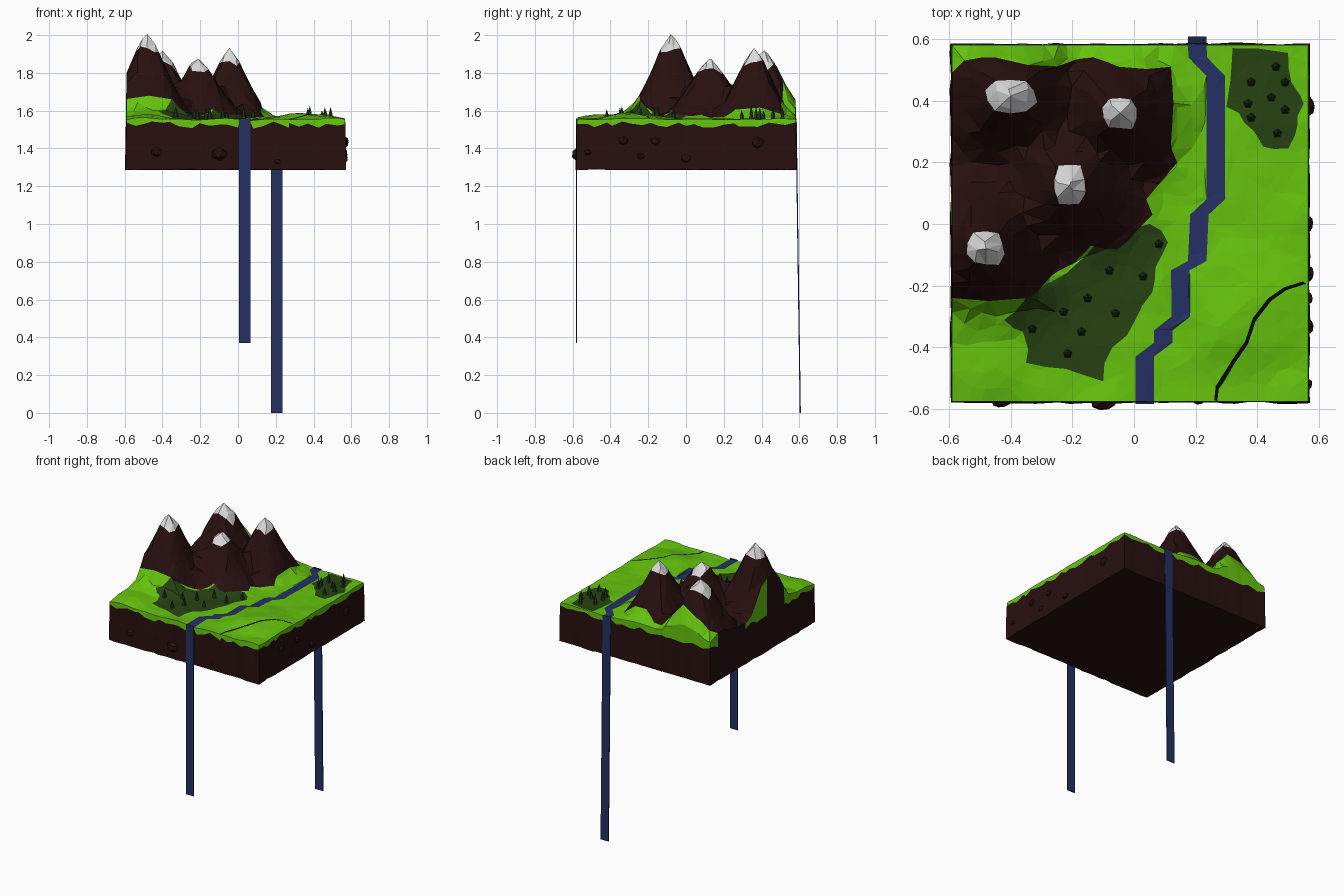
import bpy, bmesh, math, random
from mathutils import Vector, noise
from mathutils.geometry import delaunay_2d_cdt
from mathutils.bvhtree import BVHTree

random.seed(4)
if "Cube" in bpy.data.objects:
    bpy.data.objects.remove(bpy.data.objects["Cube"])

X0, X1, Y0, Y1 = -0.59, 0.565, -0.575, 0.58
GROUND, BOTTOM = 1.555, 1.285


def material(name, r, g, b):
    m = bpy.data.materials.new(name)
    m.use_nodes = True
    m.diffuse_color = (r, g, b, 1)
    m.node_tree.nodes["Principled BSDF"].inputs["Base Color"].default_value = (r, g, b, 1)
    return m


grass = material("grass green", 0.13, 0.55, 0.004)
earth = material("earth brown", 0.021, 0.005, 0.005)
woods = material("woodland green", 0.02, 0.055, 0.006)
water = material("water blue", 0.018, 0.03, 0.125)
snow = material("snow white", 0.7, 0.7, 0.7)
track = material("track black", 0.002, 0.002, 0.002)
pine = material("pine green", 0.011, 0.035, 0.006)
LAND = [grass, earth, woods, water, snow, track]


def add_object(name, bm, mats):
    mesh = bpy.data.meshes.new(name)
    bm.to_mesh(mesh)
    bm.free()
    for m in mats:
        mesh.materials.append(m)
    obj = bpy.data.objects.new(name, mesh)
    bpy.context.collection.objects.link(obj)
    return obj


# Outline helpers
def clamp(x, y):
    return Vector((min(max(x, X0), X1), min(max(y, Y0), Y1)))


def ragged(points, amount=0.012):
    out = []
    for a, b in zip(points, points[1:] + points[:1]):
        a, b = Vector(a), Vector(b)
        mid = (a + b) / 2
        out.append(clamp(*a))
        if (b - a).length > 0.06:
            on_rim = abs(a.x - b.x) < 1e-4 and a.x == X0
            j = 0 if on_rim else amount
            out.append(clamp(mid.x + random.uniform(-j, j), mid.y + random.uniform(-j, j)))
    return out


def band(path, dx, dy):
    side = Vector((dx, dy))
    left = [clamp(*(Vector(p) - side)) for p in path]
    right = [clamp(*(Vector(p) + side)) for p in path]
    return left + right[::-1]


def inside(poly, p):
    hit = False
    for a, b in zip(poly, poly[1:] + poly[:1]):
        if (a.y > p.y) != (b.y > p.y) and p.x < a.x + (p.y - a.y) * (b.x - a.x) / (b.y - a.y):
            hit = not hit
    return hit


# Peaks: x, y, top, foot radius, snow half width, snow half depth
PEAKS = [(-0.48, -0.08, 2.0, 0.23, 0.058, 0.052), (-0.21, 0.125, 1.87, 0.24, 0.05, 0.065),
         (-0.045, 0.36, 1.93, 0.205, 0.055, 0.052), (-0.4, 0.415, 1.92, 0.22, 0.08, 0.056)]
SLOPE = [(0, 1), (0.12, 0.94), (0.25, 0.82), (0.45, 0.59), (0.7, 0.3), (0.95, 0.08), (1.3, 0)]


def slope(t):
    for (a, h), (b, k) in zip(SLOPE, SLOPE[1:]):
        if t <= b:
            return h + (k - h) * (t - a) / (b - a)
    return 0


def reach(p, peak):
    dx, dy = abs(p.x - peak[0]), abs(p.y - peak[1])
    squared = 0.5 * max(dx, dy) + 0.5 * math.hypot(dx, dy)
    return squared / peak[3]


def hump(p, x, y, r):
    return max(0, 1 - math.hypot(p.x - x, p.y - y) / r)


def height(p):
    n = noise.noise(Vector((p.x * 7, p.y * 7, 3)))
    z = GROUND + 0.012 * n + 0.035 * hump(p, 0.34, -0.28, 0.25) + 0.03 * hump(p, -0.5, -0.4, 0.2)
    rise = max((k[2] - GROUND) * slope(reach(p, k)) for k in PEAKS)
    if rise > 0.02:
        rise += 0.018 * noise.noise(Vector((p.x * 18, p.y * 18, 8)))
    return z + rise if not inside(river, p) else GROUND


# Regions of the land
rock_zone = ragged([(X0, -0.24), (-0.34, -0.24), (-0.27, -0.17), (-0.2, -0.13), (-0.14, -0.07),
                    (-0.05, -0.08), (0.02, -0.01), (0.06, 0.03), (0.04, 0.08), (0.14, 0.2),
                    (0.12, 0.26), (0.12, 0.51), (-0.05, 0.51), (-0.13, 0.54), (-0.25, 0.51),
                    (-0.45, 0.54), (-0.55, 0.53), (X0, 0.49)])
south_wood = ragged([(-0.42, -0.31), (-0.35, -0.24), (-0.22, -0.16), (-0.1, -0.04), (0.05, 0),
                     (0.11, -0.06), (0.07, -0.14), (0.06, -0.22), (0.01, -0.3), (-0.07, -0.4),
                     (-0.1, -0.51), (-0.22, -0.47), (-0.35, -0.45), (-0.36, -0.35)])
north_wood = ragged([(0.3, 0.38), (0.32, 0.57), (0.5, 0.555), (0.51, 0.46), (0.55, 0.39),
                     (0.53, 0.32), (0.5, 0.245), (0.42, 0.25), (0.39, 0.3), (0.34, 0.36)])
river = band([(0.205, Y1), (0.207, 0.54), (0.265, 0.48), (0.265, 0.08), (0.212, 0.03),
              (0.205, -0.12), (0.15, -0.15), (0.152, -0.3), (0.095, -0.345), (0.095, -0.385),
              (0.035, -0.43), (0.035, Y0)], 0.03, 0)
footpath = band([(0.265, Y0), (0.27, -0.53), (0.32, -0.45), (0.365, -0.385), (0.39, -0.31),
                 (0.44, -0.245), (0.49, -0.21), (X1 - 0.012, -0.19)], 0.005, -0.004)
caps = []
for px, py, _, _, w, d in PEAKS:
    ring = []
    for i in range(10):
        a = math.tau * i / 10 + 0.3
        s = random.uniform(0.92, 1.1) / max(abs(math.cos(a)), abs(math.sin(a))) ** 0.6
        ring.append(Vector((px + w * s * math.cos(a), py + d * s * math.sin(a))))
    caps.append(ring)

# Scatter points, then join them with the region outlines as fixed edges
N = 24
points, edges = [], []
for i in range(N + 1):
    for j in range(N + 1):
        jx = random.uniform(-0.3, 0.3) if 0 < i < N else 0
        jy = random.uniform(-0.3, 0.3) if 0 < j < N else 0
        points.append(clamp(X0 + (X1 - X0) * (i + jx) / N, Y0 + (Y1 - Y0) * (j + jy) / N))
points += [Vector(k[:2]) for k in PEAKS]
for poly in [rock_zone, south_wood, north_wood, river, footpath] + caps:
    first = len(points)
    points += poly
    edges += [(first + i, first + (i + 1) % len(poly)) for i in range(len(poly))]
flat, _, tris, *_ = delaunay_2d_cdt(points, edges, [], 0, 1e-4)


def region(c):
    if any(inside(cap, c) for cap in caps):
        return 4
    for poly, index in ((river, 3), (footpath, 5), (rock_zone, 1), (south_wood, 2), (north_wood, 2)):
        if inside(poly, c):
            return index
    return 0


# Land surface
bm = bmesh.new()
verts = [bm.verts.new((p.x, p.y, height(p))) for p in flat]
for t in tris:
    f = bm.faces.new([verts[i] for i in t])
    f.material_index = region(f.calc_center_median())
bmesh.ops.recalc_face_normals(bm, faces=bm.faces)
if sum(f.normal.z for f in bm.faces) < 0:
    bmesh.ops.reverse_faces(bm, faces=bm.faces)
surface = BVHTree.FromBMesh(bm)

# Turf lip hanging over the sides, earth walls and underside
rim = [e for e in bm.edges if e.is_boundary]
for level in range(3):
    above = {e: e.link_faces[0].material_index for e in rim}
    grown = bmesh.ops.extrude_edge_only(bm, edges=rim)["geom"]
    rim = [g for g in grown if isinstance(g, bmesh.types.BMEdge) and g.is_boundary]
    for v in (g for g in grown if isinstance(g, bmesh.types.BMVert)):
        out = random.uniform(-0.004, 0.003)
        v.co.x += math.copysign(out, v.co.x)
        v.co.y += math.copysign(out, v.co.y)
        v.co.z = (min(v.co.z, GROUND + 0.01) - random.uniform(0.01, 0.045),
                  1.42 + random.uniform(-0.03, 0.03), BOTTOM + random.uniform(0, 0.006))[level]
    for f in (g for g in grown if isinstance(g, bmesh.types.BMFace)):
        kinds = [above[e] for e in f.edges if e in above]
        f.material_index = 0 if level == 0 and kinds and kinds[0] != 1 else 1
for f in bmesh.ops.holes_fill(bm, edges=rim, sides=0)["faces"]:
    f.material_index = 1
bmesh.ops.recalc_face_normals(bm, faces=bm.faces)
add_object("land_block", bm, LAND)


# Waterfalls: thin sheets dropping off the front and back edges
def waterfall(name, x, y_top, y_low, z_low):
    bm = bmesh.new()
    bmesh.ops.create_cube(bm, size=1)
    for v in bm.verts:
        top = v.co.z > 0
        v.co = (x + v.co.x * 0.061, (y_top if top else y_low) + v.co.y * 0.006,
                GROUND + 0.004 if top else z_low)
    add_object(name, bm, [water])


waterfall("front_waterfall", 0.035, Y0 - 0.005, Y0 - 0.005, 0.37)
waterfall("back_waterfall", 0.205, Y1 + 0.003, 0.605, 0)

# Pine trees standing on the woodland
TREES = [(0.08, -0.065), (0.03, -0.17), (-0.08, -0.15), (-0.15, -0.24), (-0.06, -0.29),
         (-0.23, -0.285), (-0.33, -0.34), (-0.17, -0.35), (-0.215, -0.42), (0.46, 0.51),
         (0.38, 0.46), (0.49, 0.46), (0.445, 0.41), (0.37, 0.39), (0.49, 0.37), (0.38, 0.345),
         (0.465, 0.295)]
bm = bmesh.new()
for x, y in TREES:
    z = surface.ray_cast(Vector((x, y, 3)), Vector((0, 0, -1)))[0].z
    tall = random.uniform(0.05, 0.075)
    for low, r, h in ((0, 0.017, 0.6), (0.35, 0.012, 0.65)):
        made = bmesh.ops.create_cone(bm, cap_ends=True, segments=5, radius1=r, radius2=0, depth=tall * h)
        bmesh.ops.translate(bm, verts=made["verts"], vec=(x, y, z - 0.004 + tall * (low + h / 2)))
add_object("pine_trees", bm, [pine])

# Boulders bedded in the front and left walls
ROCKS = [(-0.43, Y0, 1.38, 0.036), (-0.095, Y0, 1.37, 0.05), (0.21, Y0, 1.33, 0.02),
         (X1, 0.38, 1.43, 0.036), (X1, 0, 1.345, 0.03), (X1, -0.16, 1.44, 0.03),
         (X1, -0.24, 1.36, 0.025), (X1, -0.33, 1.44, 0.03), (X1, -0.52, 1.38, 0.022)]
bm = bmesh.new()
for x, y, z, r in ROCKS:
    made = bmesh.ops.create_icosphere(bm, subdivisions=1, radius=r)["verts"]
    flatten = Vector((0.65, 1, 0.85)) if x == X1 else Vector((1, 0.65, 0.75))
    for v in made:
        v.co = v.co * flatten * random.uniform(0.85, 1.1) + Vector((x, y, z))
add_object("wall_boulders", bm, [earth])
